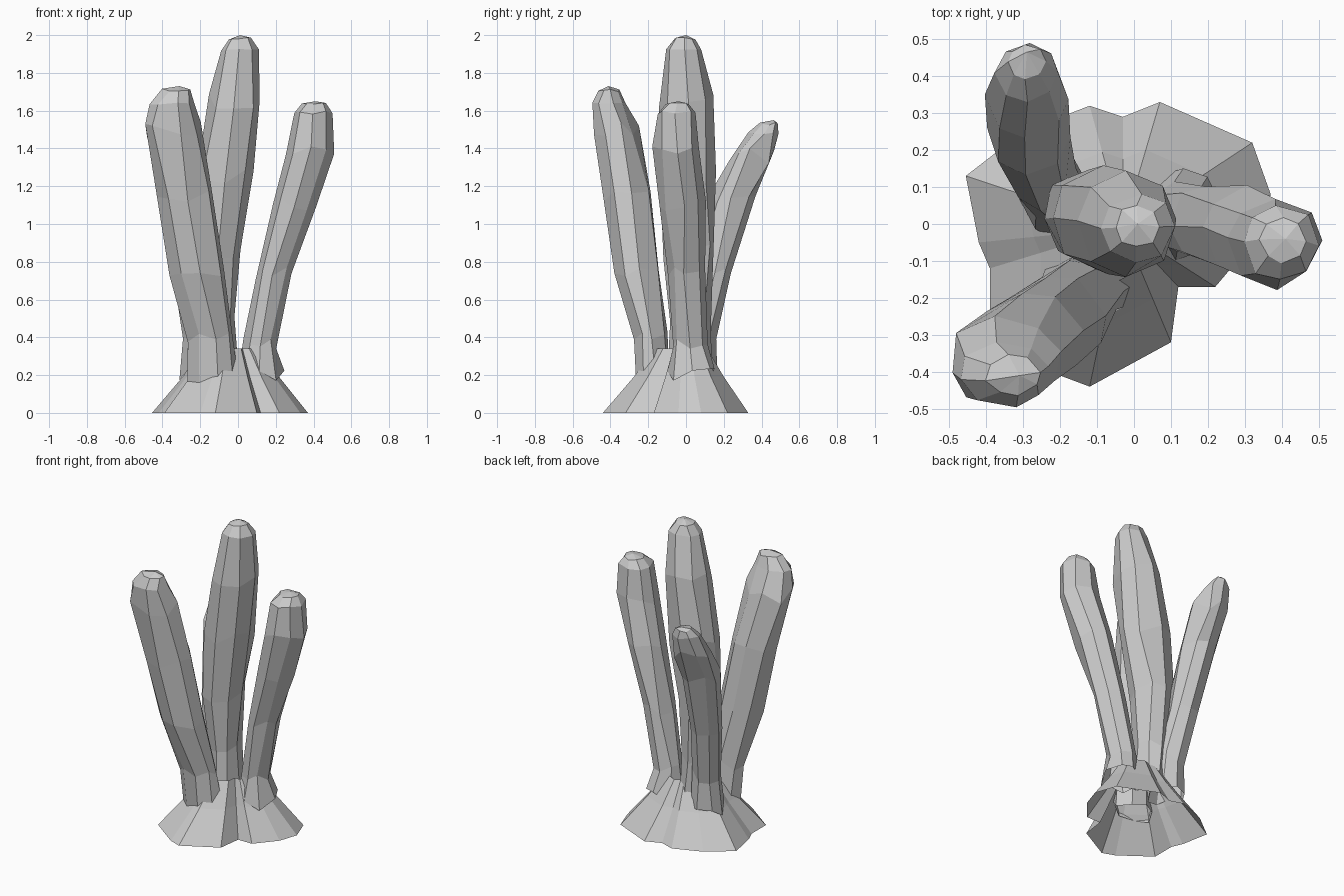
import bpy, bmesh, math, random

SIDES = 8


def finish(name, bm):
    mesh = bpy.data.meshes.new(name)
    bm.to_mesh(mesh)
    bm.free()
    obj = bpy.data.objects.new(name, mesh)
    bpy.context.collection.objects.link(obj)
    return obj


def bridge(bm, lo, hi):
    for k in range(len(lo)):
        n = (k + 1) % len(lo)
        bm.faces.new((lo[k], lo[n], hi[n], hi[k]))


def column(name, rings, tip, seed, twist=0.0):
    """Faceted open-bottomed tube; each ring is (z, cx, cy, rx, ry)."""
    rnd = random.Random(seed)
    bm = bmesh.new()
    # Extra shoulder ring between the last ring and the tip
    z, cx, cy, rx, ry = rings[-1]
    shoulder = (z + (tip[2] - z) * 0.75, (cx + tip[0]) / 2, (cy + tip[1]) / 2,
                rx * 0.6, ry * 0.6)
    rings = rings + [shoulder]
    loops = []
    for i, (z, cx, cy, rx, ry) in enumerate(rings):
        loop = []
        wobble = 0.04 if i < len(rings) - 2 else 0.01
        for k in range(SIDES):
            a = 2 * math.pi * k / SIDES + twist + rnd.uniform(-0.12, 0.12)
            r = rnd.uniform(0.95, 1.08)
            loop.append(bm.verts.new((cx + rx * r * math.cos(a),
                                      cy + ry * r * math.sin(a),
                                      z + rnd.uniform(-wobble, wobble))))
        loops.append(loop)
    for lo, hi in zip(loops, loops[1:]):
        bridge(bm, lo, hi)
    top = bm.verts.new(tip)
    for k in range(SIDES):
        bm.faces.new((loops[-1][k], loops[-1][(k + 1) % SIDES], top))
    return finish(name, bm)


# Flared foot joining all the columns, open underneath
outline = [(0.37, 0.08), (0.32, 0.22), (0.07, 0.33), (-0.03, 0.29),
           (-0.12, 0.32), (-0.30, 0.25), (-0.455, 0.13), (-0.42, -0.05),
           (-0.39, -0.12), (-0.39, -0.27), (-0.20, -0.41), (-0.12, -0.44),
           (0.10, -0.32), (0.12, -0.17), (0.22, -0.17), (0.33, -0.04)]
bm = bmesh.new()
skirt = [[bm.verts.new((-0.03 + (x + 0.03) * s, -0.01 + (y + 0.01) * s, z))
          for x, y in outline]
         for z, s in ((0.0, 1.0), (0.19, 0.62), (0.34, 0.36))]
for lo, hi in zip(skirt, skirt[1:]):
    bridge(bm, lo, hi)
finish("base", bm)

# Tall middle column
column("center_column", [
    (0.25, -0.09, 0.02, 0.09, 0.11),
    (0.48, -0.10, 0.02, 0.085, 0.105),
    (0.85, -0.12, 0.02, 0.125, 0.13),
    (1.25, -0.075, 0.01, 0.15, 0.15),
    (1.65, -0.02, 0.00, 0.135, 0.14),
    (1.92, 0.01, -0.01, 0.10, 0.095),
], (0.01, 0.0, 2.0), 3)

# Column leaning to the front left
column("front_left_column", [
    (0.18, -0.13, -0.17, 0.13, 0.09),
    (0.40, -0.15, -0.19, 0.12, 0.09),
    (0.75, -0.22, -0.26, 0.14, 0.12),
    (1.15, -0.28, -0.31, 0.15, 0.13),
    (1.50, -0.35, -0.37, 0.15, 0.12),
    (1.64, -0.35, -0.405, 0.12, 0.09),
], (-0.31, -0.41, 1.73), 8, 0.2)

# Column leaning to the right
column("right_column", [
    (0.20, 0.12, 0.03, 0.12, 0.12),
    (0.38, 0.12, 0.02, 0.085, 0.09),
    (0.75, 0.19, 0.00, 0.09, 0.10),
    (1.10, 0.295, -0.02, 0.11, 0.12),
    (1.40, 0.38, -0.05, 0.12, 0.12),
    (1.59, 0.395, -0.05, 0.10, 0.10),
], (0.41, -0.04, 1.65), 5)

# Shorter column leaning to the back left
column("back_left_column", [
    (0.20, -0.20, 0.06, 0.11, 0.10),
    (0.42, -0.21, 0.08, 0.085, 0.08),
    (0.75, -0.25, 0.14, 0.09, 0.10),
    (1.15, -0.28, 0.25, 0.11, 0.12),
    (1.36, -0.29, 0.35, 0.11, 0.11),
    (1.48, -0.29, 0.41, 0.085, 0.075),
], (-0.29, 0.465, 1.55), 12)
